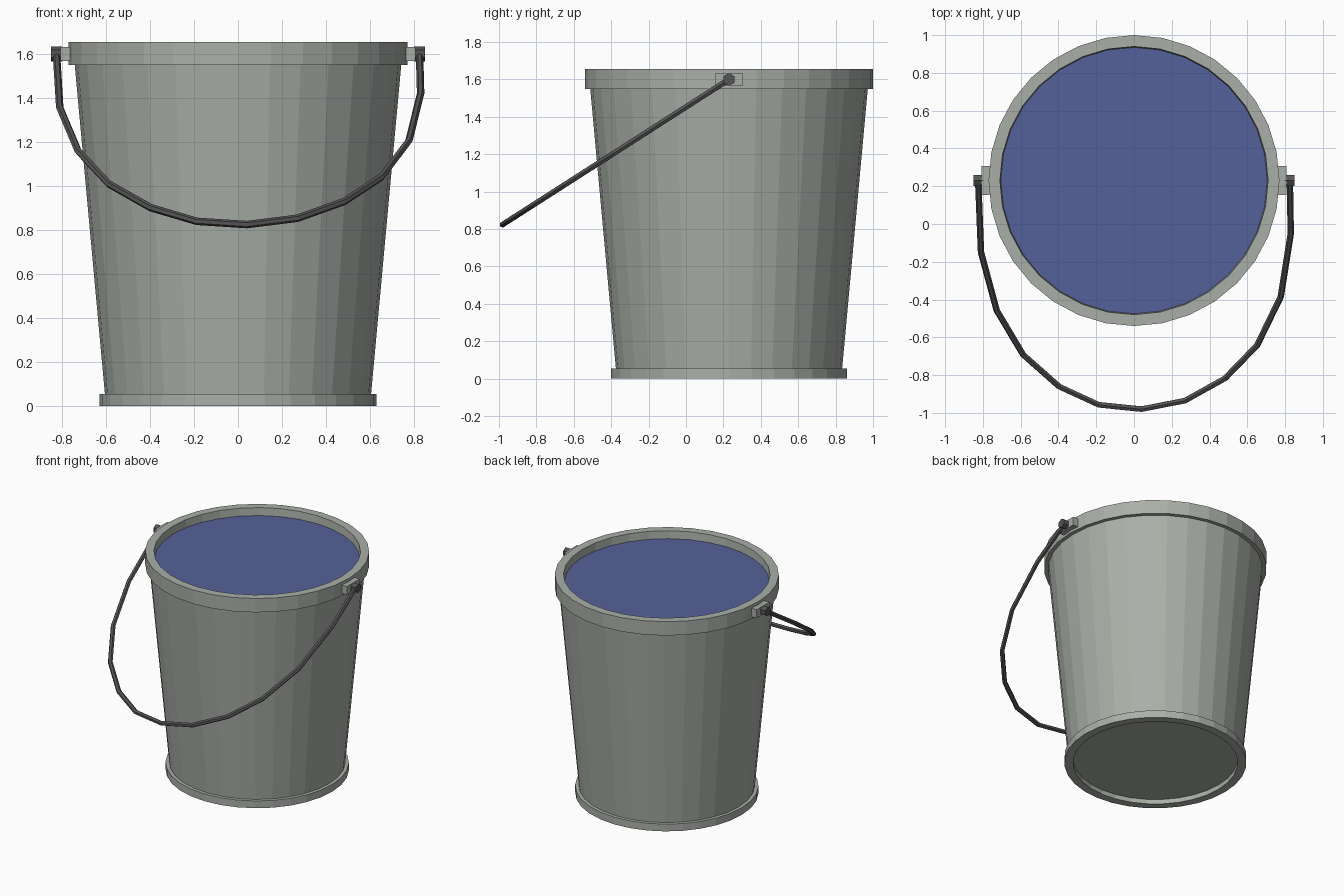
import bpy, bmesh, math
from mathutils import Matrix

if "Cube" in bpy.data.objects:
    bpy.data.objects.remove(bpy.data.objects["Cube"])

CY = 0.23      # bucket axis in y
PIVOT_Z = 1.60  # height of handle pivots


def material(name, rgb):
    m = bpy.data.materials.new(name)
    m.diffuse_color = (*rgb, 1)
    m.use_nodes = True
    m.node_tree.nodes["Principled BSDF"].inputs["Base Color"].default_value = m.diffuse_color
    return m


steel = material("steel", (0.40, 0.43, 0.39))
iron = material("dark_iron", (0.09, 0.09, 0.09))
blue = material("water_blue", (0.09, 0.12, 0.32))


def finish(name, bm, mat):
    bmesh.ops.recalc_face_normals(bm, faces=bm.faces)
    me = bpy.data.meshes.new(name)
    bm.to_mesh(me)
    bm.free()
    me.materials.append(mat)
    ob = bpy.data.objects.new(name, me)
    bpy.context.collection.objects.link(ob)
    return ob


def lathe(name, profile, mat, sides=32):
    """Revolve an (r, z) profile about the bucket axis."""
    bm = bmesh.new()
    vs = [bm.verts.new((0, CY + r, z)) for r, z in profile]
    es = [bm.edges.new(p) for p in zip(vs, vs[1:])]
    bmesh.ops.spin(bm, geom=vs + es, cent=(0, CY, 0), axis=(0, 0, 1),
                   angle=math.tau, steps=sides, use_duplicate=False)
    bmesh.ops.remove_doubles(bm, verts=bm.verts, dist=1e-4)
    return finish(name, bm, mat)


# Bucket shell: recessed underside, foot ring, tapered wall, rim, inside
lathe("bucket", [(0, 0.035), (0.57, 0.035), (0.57, 0), (0.63, 0), (0.63, 0.055),
                 (0.605, 0.055), (0.742, 1.55), (0.77, 1.55), (0.77, 1.655),
                 (0.71, 1.655), (0.575, 0.06), (0, 0.06)], steel)

# Water surface
bm = bmesh.new()
bmesh.ops.create_circle(bm, cap_ends=True, segments=32, radius=0.705,
                        matrix=Matrix.Translation((0, CY, 1.597)))
finish("water", bm, blue)

# Lugs and hexagonal pivot pins on both sides
for side, s in (("left", -1), ("right", 1)):
    bm = bmesh.new()
    bmesh.ops.create_cube(bm, size=1, matrix=Matrix.Translation((s * 0.777, CY, PIVOT_Z))
                          @ Matrix.Diagonal((0.06, 0.152, 0.064, 1)))
    finish(side + "_lug", bm, steel)
    bm = bmesh.new()
    rot = Matrix.Rotation(math.pi / 2, 4, 'Y') @ Matrix.Rotation(math.pi / 2, 4, 'Z')
    bmesh.ops.create_cone(bm, cap_ends=True, segments=6, radius1=0.034, radius2=0.034,
                          depth=0.05, matrix=Matrix.Translation((s * 0.824, CY, PIVOT_Z)) @ rot)
    finish(side + "_pin", bm, iron)

# Wire handle hanging forward: (x, forward distance), drop follows its slope
path = [(-0.825, 0), (-0.81, 0.38), (-0.727, 0.687), (-0.587, 0.922), (-0.397, 1.09),
        (-0.187, 1.187), (0.04, 1.21), (0.27, 1.165), (0.482, 1.047), (0.652, 0.872),
        (0.777, 0.615), (0.83, 0.28), (0.825, 0)]
cu = bpy.data.curves.new("handle", 'CURVE')
cu.dimensions = '3D'
cu.bevel_depth = 0.017
cu.bevel_resolution = 1
cu.use_fill_caps = True
sp = cu.splines.new('POLY')
sp.points.add(len(path) - 1)
sp.use_smooth = False
for p, (x, d) in zip(sp.points, path):
    p.co = (x, CY - d, PIVOT_Z - 0.641 * d, 1)
cu.materials.append(iron)
bpy.context.collection.objects.link(bpy.data.objects.new("handle", cu))
